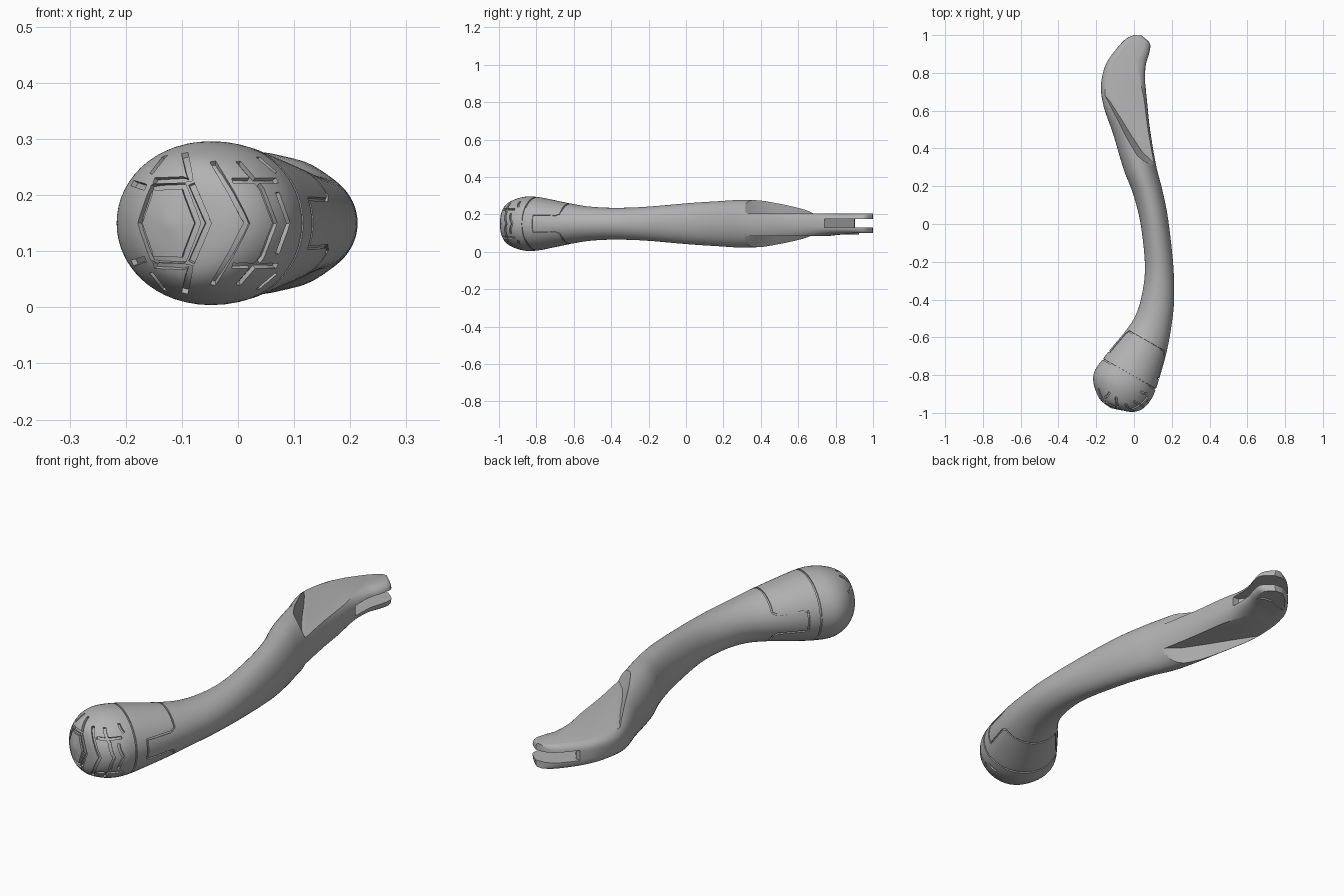
import bpy, bmesh
from math import sin, cos, pi, copysign, radians
from mathutils import Vector
from mathutils.bvhtree import BVHTree

old = bpy.data.objects.get("Cube")
if old:
    bpy.data.objects.remove(old)

MID = 0.15      # height of the symmetry plane
SIDES = 56
STEPS = 5

grey = bpy.data.materials.new("plain grey")
grey.use_nodes = True
tone = (0.45, 0.45, 0.45, 1)
grey.diffuse_color = tone
grey.node_tree.nodes["Principled BSDF"].inputs["Base Color"].default_value = tone

# Cross-sections from pommel to blade tip: right edge x, y, left edge x, y, half height
SECTIONS = [
    (-.13, -.97, -.12, -.975, .006),
    (-.175, -.935, -.06, -.988, .075),
    (-.2, -.89, 0, -.995, .11),
    (-.216, -.83, .05, -.975, .132),
    (-.207, -.775, .09, -.93, .145),
    (-.165, -.715, .115, -.875, .143),
    (-.11, -.645, .145, -.78, .127),
    (-.04, -.56, .172, -.68, .108),
    (.01, -.48, .195, -.56, .092),
    (.043, -.37, .212, -.41, .085),
    (.058, -.22, .208, -.22, .09),
    (.035, 0, .18, .03, .11),
    (-.005, .16, .15, .18, .12),
    (-.055, .29, .117, .31, .127),
    (-.11, .475, .085, .5, .12),
    (-.16, .62, .07, .64, .098),
    (-.175, .73, .06, .75, .07),
    (-.155, .83, .063, .84, .058),
    (-.115, .9, .08, .9, .058),
    (-.05, .975, .085, .955, .058),
    (0, 1, .04, .998, .056),
]
LAST = len(SECTIONS) - 1


def section(v):
    """Catmull-Rom blend of the cross-sections at position v."""
    i = min(int(v), LAST - 1)
    t = v - i
    a, b, c, d = (SECTIONS[max(0, min(LAST, i + k))] for k in (-1, 0, 1, 2))
    return [q + t * ((r - p) + t * ((2 * p - 5 * q + 4 * r - s) + t * (3 * (q - r) + s - p))) / 2
            for p, q, r, s in zip(a, b, c, d)]


def surface(v, angle):
    """Point on the handle skin; sections turn squarer towards the blade."""
    x0, y0, x1, y1, h = section(v)
    power = 1 - 0.45 * max(0, min(1, (v - 14) / 3))
    c = copysign(abs(cos(angle)) ** power, cos(angle))
    s = copysign(abs(sin(angle)) ** power, sin(angle))
    return Vector(((x0 + x1 + c * (x1 - x0)) / 2, (y0 + y1 + c * (y1 - y0)) / 2, MID + h * s))


def make_object(name, rings, wrap=False):
    """Skin a list of equal rings, closed at the ends or wrapped round."""
    bm = bmesh.new()
    loops = [[bm.verts.new(p) for p in ring] for ring in rings]
    n = len(loops[0])
    pairs = list(zip(loops, loops[1:]))
    if wrap:
        pairs.append((loops[-1], loops[0]))
    else:
        bm.faces.new(loops[0][::-1])
        bm.faces.new(loops[-1])
    for lo, hi in pairs:
        for k in range(n):
            bm.faces.new((lo[k], lo[(k + 1) % n], hi[(k + 1) % n], hi[k]))
    if bm.calc_volume(signed=True) < 0:
        bmesh.ops.reverse_faces(bm, faces=bm.faces)
    bm.normal_update()
    mesh = bpy.data.meshes.new(name)
    bm.to_mesh(mesh)
    bm.free()
    mesh.materials.append(grey)
    obj = bpy.data.objects.new(name, mesh)
    bpy.context.collection.objects.link(obj)
    return obj


# Handle body
handle = make_object("handle", [
    [surface(k / STEPS, 2 * pi * j / SIDES) for j in range(SIDES)]
    for k in range(LAST * STEPS + 1)])
skin = BVHTree.FromPolygons([v.co for v in handle.data.vertices],
                            [p.vertices for p in handle.data.polygons])
cutters = []


def prism(low, high, z0, z1):
    cutters.append(make_object("cutter", [[(x, y, z) for x, y in ring]
                                          for ring, z in ((low, z0), (high, z1))]))


def densify(path, gap, closed=False):
    points = [Vector(p) for p in path]
    ends = points[1:] + points[:1] if closed else points[1:]
    out = []
    for a, b in zip(points, ends):
        n = max(2, round((b - a).length / gap))
        out += [a.lerp(b, k / n) for k in range(n)]
    return out if closed else out + [points[-1]]


def groove(points, width, depth, closed=False):
    """Cutter with a box section that follows points on the skin."""
    rings, n = [], len(points)
    for k, p in enumerate(points):
        before = points[(k - 1) % n] if closed else points[max(k - 1, 0)]
        after = points[(k + 1) % n] if closed else points[min(k + 1, n - 1)]
        normal = skin.find_nearest(p)[1]
        side = (after - before).cross(normal).normalized() * width / 2
        top, low = normal * 0.008, normal * -depth
        rings.append([p + side + top, p - side + top, p - side + low, p + side + low])
    cutters.append(make_object("groove_cutter", rings, closed))


def stroke(path, closed=False):
    """Tread mark drawn as x and height from the middle, dropped on the pommel."""
    hits = [skin.ray_cast(Vector((p.x, -2, MID + p.y)), Vector((0, 1, 0)))[0]
            for p in densify(path, 0.014, closed)]
    hits = [h for h in hits if h]
    if len(hits) > 2:
        groove(hits, 0.011, 0.009, closed)


# Flat blade faces, hollowed on the top and underside
foot = [(.3, .22), (.13, .3), (.045, .38), (-.015, .47), (-.07, .56), (-.125, .645), (-.2, .74),
        (-.3, .85)]
corner = [(-.3, 1.1), (.3, 1.1)]
brim = [(x - .035, y - .025) for x, y in foot]
prism(foot + corner, brim + corner, .205, .3)
prism(brim + corner, foot + corner, -.01, .085)

# Step under the tip and the slot between the two prongs
tip = [(-.3, .86), (-.06, .9), (.0, .925), (.04, .92), (.06, .87), (.07, .8), (.3, .8)] + corner[::-1]
prism(tip, tip, -.02, .1)
slot = [(-.3, .93), (-.09, .9), (.03, .74), (.3, .74)] + corner[::-1]
prism(slot, slot, .13, .175)

# Seam round the pommel
groove([surface(5, 2 * pi * k / 72) for k in range(72)], .007, .006, True)

# Collar seam with a square tab on each side
half = [(7, .5), (7, pi - .5), (6.8, pi - .38), (5.6, pi - .33), (5.6, pi + .33), (6.8, pi + .38)]
around = half + [(v, a + pi) for v, a in half]
seam = densify(around + [(7, 2 * pi + .5)], .1)[:-1]
groove([surface(p.x, p.y) for p in seam], .007, .006, True)

# Tread marks: hexagon and chevrons mirrored about the middle
hexagon = [(-.153, .064), (-.097, .066), (-.072, 0)]
stroke(hexagon + [(-.097, -.066), (-.153, -.064), (-.175, 0)], True)
for arm in ([(-.083, .07), (-.053, 0)],
            [(-.045, .11), (-.012, .055), (.016, 0)],
            [(.0, .11), (.042, .062), (.066, 0)],
            [(.07, .055), (.09, 0)]):
    stroke(arm + [(x, -z) for x, z in arm[-2::-1]])
for mark in ([(-.15, .076), (-.085, .078), (-.095, .125)],
             [(-.155, .088), (-.13, .12)],
             [(-.01, .076), (.07, .076)],
             [(.035, .118), (.068, .09)],
             [(-.2, .075), (-.165, .064)]):
    for flip in (1, -1):
        stroke([(x, flip * z) for x, z in mark])

# Carve everything out of the handle, then drop the cutters
bpy.context.view_layer.objects.active = handle
handle.select_set(True)
for cutter in cutters:
    mod = handle.modifiers.new("carve", 'BOOLEAN')
    mod.operation = 'DIFFERENCE'
    mod.solver = 'MANIFOLD'
    mod.object = cutter
    bpy.ops.object.modifier_apply(modifier=mod.name)
    bpy.data.objects.remove(cutter)
bpy.ops.object.shade_smooth_by_angle(angle=radians(32))
